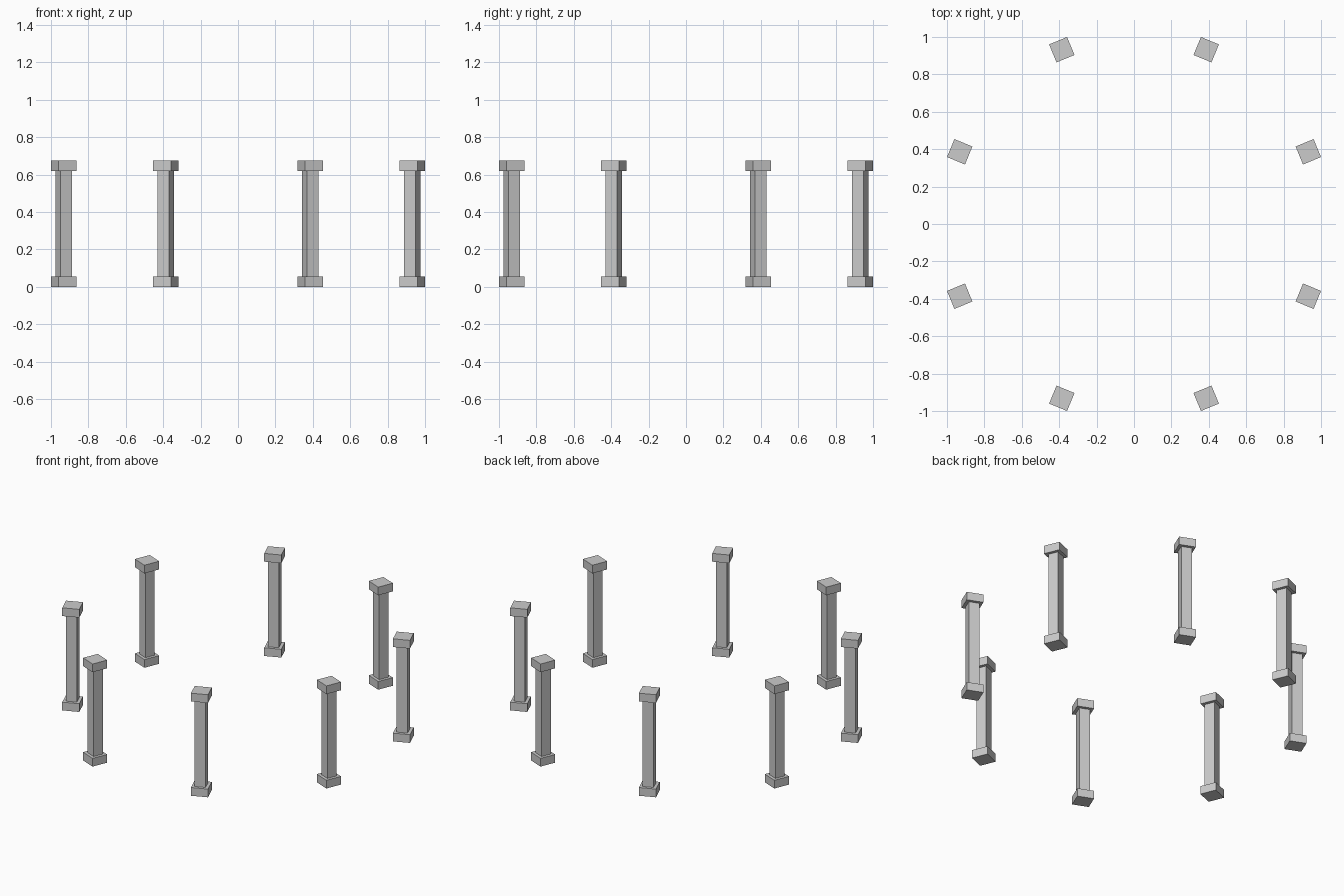
import bpy
from math import radians, cos, sin

if "Cube" in bpy.data.objects:
    bpy.data.objects.remove(bpy.data.objects["Cube"])

COUNT = 8
RADIUS = 1.0087   # ring radius to pillar centres
HEIGHT = 0.674
PLATE = 0.054     # thickness of base and capital
PLATE_W = 0.104
SHAFT_W = 0.066


def block(name, angle, width, z0, z1):
    """Square block on the ring, facing the centre."""
    bpy.ops.mesh.primitive_cube_add(
        size=1,
        location=(RADIUS * cos(angle), RADIUS * sin(angle), (z0 + z1) / 2),
        rotation=(0, 0, angle))
    ob = bpy.context.object
    ob.name = name
    ob.scale = (width, width, z1 - z0)
    return ob


# ring of pillars, each with base, shaft and capital
for i in range(COUNT):
    a = radians(22.5 + 360 / COUNT * i)
    block(f"pillar_base_{i + 1}", a, PLATE_W, 0, PLATE)
    block(f"pillar_shaft_{i + 1}", a, SHAFT_W, PLATE, HEIGHT - PLATE)
    block(f"pillar_capital_{i + 1}", a, PLATE_W, HEIGHT - PLATE, HEIGHT)
